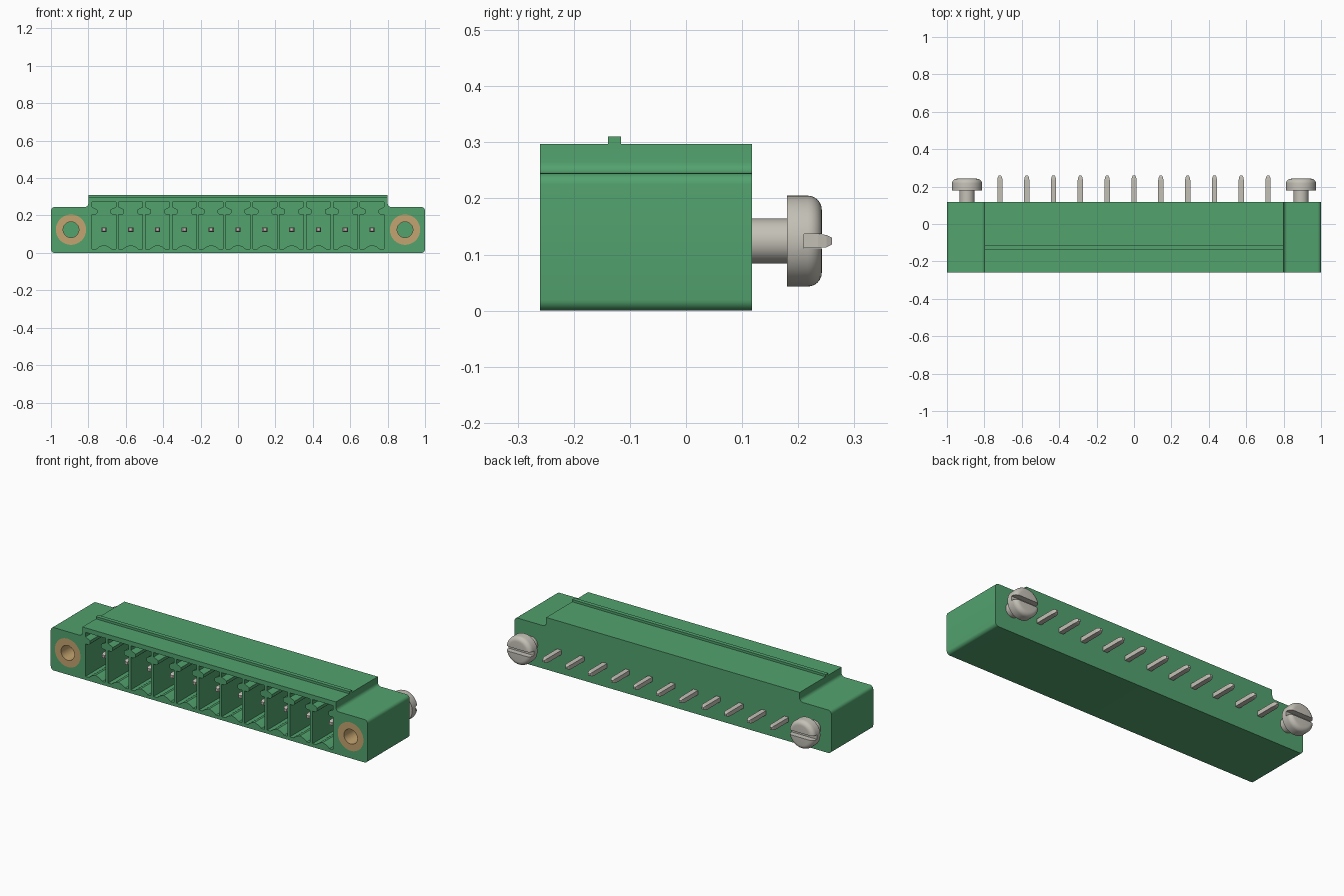
import bpy, bmesh, math
from mathutils import Matrix

if "Cube" in bpy.data.objects:
    bpy.data.objects.remove(bpy.data.objects["Cube"])

FRONT, BACK, MID_Z = -0.26, 0.118, 0.124
PITCH, COUNT, SCREW_X = 0.1434, 11, 0.893


def material(name, rgb, metallic=0.0):
    mat = bpy.data.materials.new(name)
    mat.use_nodes = True
    mat.diffuse_color = (*rgb, 1)
    mat.node_tree.nodes["Principled BSDF"].inputs["Base Color"].default_value = (*rgb, 1)
    return mat


green = material("green plastic", (0.085, 0.36, 0.155))
silver = material("tinned metal", (0.55, 0.53, 0.47))
brass = material("brass", (0.55, 0.37, 0.16))


def finish(name, bm, mat):
    bmesh.ops.remove_doubles(bm, verts=bm.verts, dist=1e-5)
    bmesh.ops.recalc_face_normals(bm, faces=bm.faces)
    mesh = bpy.data.meshes.new(name)
    bm.to_mesh(mesh)
    bm.free()
    mesh.materials.append(mat)
    obj = bpy.data.objects.new(name, mesh)
    bpy.context.collection.objects.link(obj)
    return obj


def select_only(obj):
    bpy.ops.object.select_all(action="DESELECT")
    obj.select_set(True)
    bpy.context.view_layer.objects.active = obj


def smooth(obj):
    select_only(obj)
    bpy.ops.object.shade_smooth_by_angle(angle=math.radians(35))


def extrude_xz(bm, outline, y0, y1):
    """Extrude a closed x-z outline along y."""
    face = bm.faces.new([bm.verts.new((x, y0, z)) for x, z in outline])
    ext = bmesh.ops.extrude_face_region(bm, geom=[face])
    for v in ext["geom"]:
        if isinstance(v, bmesh.types.BMVert):
            v.co.y = y1


def lathe(bm, profile, x, steps=48):
    """Turn (radius, y) points about an axis along y at MID_Z."""
    verts = [bm.verts.new((x + r, y, MID_Z)) for r, y in profile]
    edges = [bm.edges.new(pair) for pair in zip(verts, verts[1:])]
    bmesh.ops.spin(bm, geom=verts + edges, cent=(x, 0, MID_Z), axis=(0, 1, 0),
                   angle=math.tau, steps=steps, use_duplicate=False)


def box(bm, x0, x1, y0, y1, z0, z1):
    mat = Matrix.Translation(((x0 + x1) / 2, (y0 + y1) / 2, (z0 + z1) / 2))
    bmesh.ops.create_cube(bm, size=1, matrix=mat @ Matrix.Diagonal((x1 - x0, y1 - y0, z1 - z0, 1)))


def cut(obj, cutter):
    mod = obj.modifiers.new("cut", "BOOLEAN")
    mod.object, mod.operation, mod.solver = cutter, "DIFFERENCE", "EXACT"
    select_only(obj)
    bpy.ops.object.modifier_apply(modifier=mod.name)
    bpy.data.objects.remove(cutter)


def arc(cx, cz, r, a0, a1, n=6):
    steps = [math.radians(a0 + (a1 - a0) * i / n) for i in range(n + 1)]
    return [(cx + r * math.cos(a), cz + r * math.sin(a)) for a in steps]


# Housing: rounded flanges with a raised middle
R = 0.02
half = arc(1 - R, R, R, -90, 0) + arc(1 - R, 0.245 - R, R, 0, 90)
half += arc(0.8 + R, 0.245 + R, R, 270, 180) + [(0.8, 0.297)]
bm = bmesh.new()
extrude_xz(bm, half + [(-x, z) for x, z in reversed(half)], FRONT, BACK)
housing = finish("housing", bm, green)

# Keyed contact chambers and the bores for the sleeves
side = [(0.024, 0.034), (0.043, 0.02), (0.064, 0.02), (0.064, 0.205), (0.044, 0.205),
        (0.035, 0.213), (0.035, 0.23), (0.046, 0.237), (0.064, 0.245), (0.064, 0.271)]
chamber = [(0, 0.043)] + side + [(-x, z) for x, z in reversed(side)]
pin_xs = [(i - (COUNT - 1) / 2) * PITCH for i in range(COUNT)]
bm = bmesh.new()
for px in pin_xs:
    extrude_xz(bm, [(px + x, z) for x, z in chamber], FRONT - 0.05, 0.05)
for sx in (-SCREW_X, SCREW_X):
    lathe(bm, [(0, FRONT - 0.05), (0.081, FRONT - 0.05), (0.081, 0.08), (0, 0.08)], sx)
cut(housing, finish("chamber_cutter", bm, green))
smooth(housing)

# Ridge along the top
bm = bmesh.new()
box(bm, -0.8, 0.8, -0.139, -0.116, 0.28, 0.31)
finish("top_ridge", bm, green)

# Contact pins with tapered ends
for i, px in enumerate(pin_xs):
    bm = bmesh.new()
    rings = []
    for y, h in ((-0.19, 0.008), (-0.178, 0.014), (0.235, 0.014), (0.25, 0.011), (0.26, 0.006)):
        rings.append([bm.verts.new((px + sx * h, y, MID_Z + sz * min(h, 0.0125)))
                      for sx, sz in ((-1, -1), (1, -1), (1, 1), (-1, 1))])
    for a, b in zip(rings, rings[1:]):
        for k in range(4):
            n = (k + 1) % 4
            bm.faces.new((a[k], a[n], b[n], b[k]))
    bm.faces.new(rings[0])
    bm.faces.new(rings[-1])
    finish(f"contact_pin_{i + 1}", bm, silver)

# Threaded sleeves in front and slotted screws behind
for label, sx in (("right", -SCREW_X), ("left", SCREW_X)):
    bm = bmesh.new()
    lathe(bm, [(0.042, FRONT), (0.081, FRONT), (0.081, 0.08), (0.042, 0.08), (0.042, FRONT)], sx)
    smooth(finish(f"{label}_sleeve", bm, brass))

    bm = bmesh.new()
    head_edge = arc(0.056, 0.217, 0.025, 0, 90)
    lathe(bm, [(0, 0.1), (0.04, 0.1), (0.04, 0.18), (0.081, 0.18)] + head_edge + [(0, 0.242)], sx)
    screw = finish(f"{label}_screw", bm, silver)
    bm = bmesh.new()
    box(bm, sx - 0.1, sx + 0.1, 0.21, 0.3, MID_Z - 0.013, MID_Z + 0.013)
    cut(screw, finish("slot_cutter", bm, silver))
    smooth(screw)
